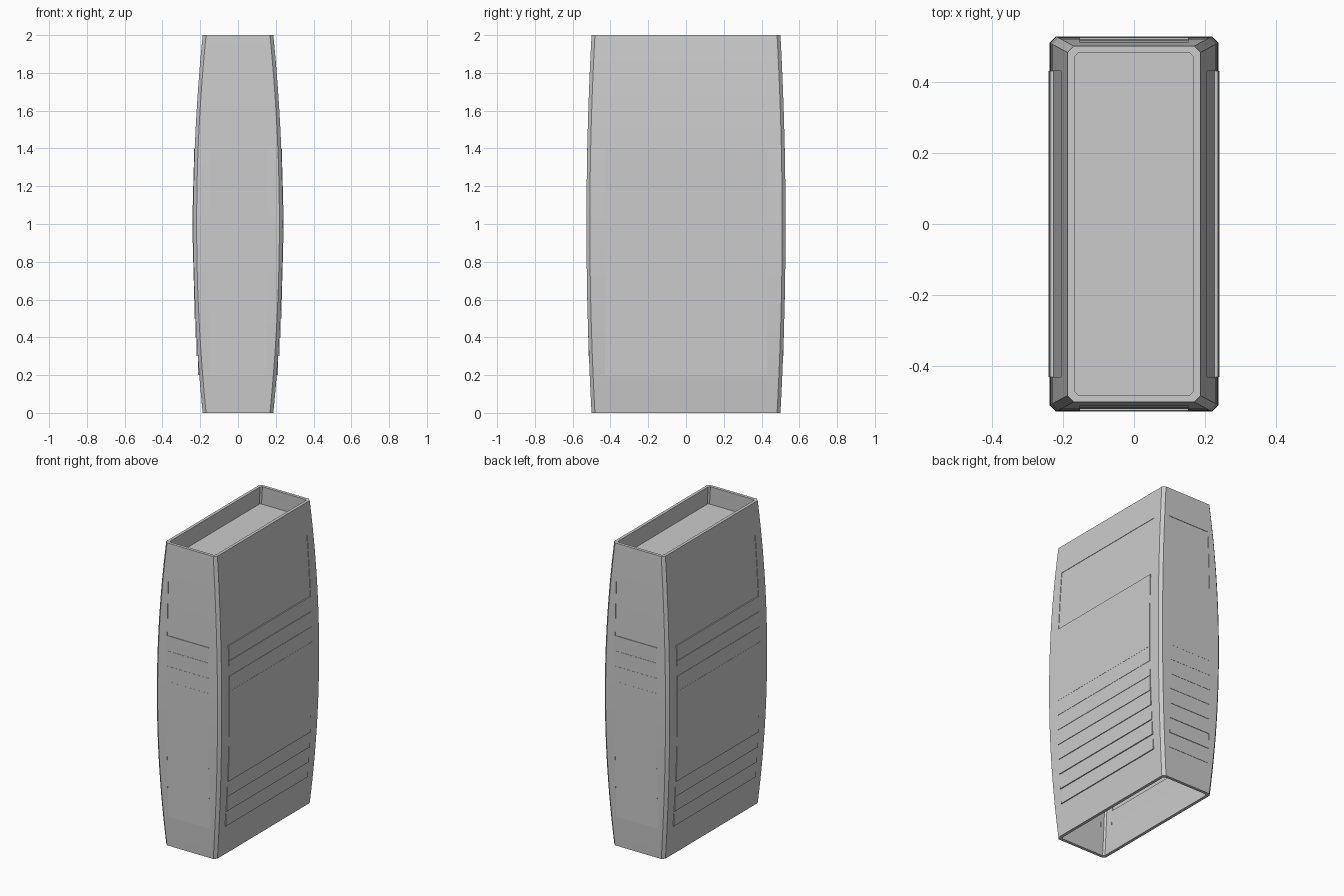
import bpy, bmesh

if "Cube" in bpy.data.objects:
    bpy.data.objects.remove(bpy.data.objects["Cube"])

T = 0.02            # wall thickness
XI, YI = 0.152, 0.43  # inner edges of the corner posts


def half(z):
    """Half width and half depth of the bowed outline at height z."""
    b = 1 - (z - 1) ** 2
    return 0.187 + 0.05 * b, 0.5 + 0.027 * b


def steps(z0, z1, n):
    return [z0 + (z1 - z0) * i / n for i in range(n + 1)]


def loft(bm, rings):
    """Skin a closed, capped solid through matching rings of points."""
    vs = [[bm.verts.new(p) for p in r] for r in rings]
    n = len(vs[0])
    for a, b in zip(vs, vs[1:]):
        for i in range(n):
            j = (i + 1) % n
            bm.faces.new((a[i], a[j], b[j], b[i]))
    bm.faces.new(vs[0][::-1])
    bm.faces.new(vs[-1])


def finish(bm, name, smooth=True, mirror=(True, True)):
    bmesh.ops.recalc_face_normals(bm, faces=bm.faces[:])
    me = bpy.data.meshes.new(name)
    bm.to_mesh(me)
    bm.free()
    ob = bpy.data.objects.new(name, me)
    bpy.context.collection.objects.link(ob)
    if any(mirror):
        m = ob.modifiers.new("mirror", 'MIRROR')
        m.use_axis = (mirror[0], mirror[1], False)
        m.use_mirror_merge = False
    if smooth:
        bpy.ops.object.select_all(action='DESELECT')
        ob.select_set(True)
        bpy.context.view_layer.objects.active = ob
        bpy.ops.object.shade_smooth_by_angle()
    return ob


# Bowed corner posts: L-shaped section with a chamfered corner
def post_ring(z):
    hx, hy = half(z)
    c, d = 0.018, 0.01
    pts = [(hx, YI), (hx, hy - c), (hx - c, hy), (XI, hy), (XI, hy - T),
           (hx - T - d, hy - T), (hx - T, hy - T - d), (hx - T, YI)]
    return [(x, y, z) for x, y in pts]


bm = bmesh.new()
loft(bm, [post_ring(z) for z in steps(0, 2, 24)])
finish(bm, "corner_posts")


# Solid curved bands between the posts
def side_band(name, z0, z1, n, inset=0.0):
    bm = bmesh.new()
    rings = []
    for z in steps(z0, z1, n):
        o = half(z)[0] - inset
        rings.append([(o, -YI, z), (o, YI, z), (o - T, YI, z), (o - T, -YI, z)])
    loft(bm, rings)
    finish(bm, "side_" + name, mirror=(True, False))
    bm = bmesh.new()
    rings = []
    for z in steps(z0, z1, n):
        o = half(z)[1] - inset
        rings.append([(-XI, o, z), (XI, o, z), (XI, o - T, z), (-XI, o - T, z)])
    loft(bm, rings)
    finish(bm, "end_" + name, mirror=(False, True))


side_band("bottom_rail", 0, 0.2, 3)
side_band("upper_panel", 1.4, 1.8, 6, 0.003)
side_band("top_rail", 1.8, 2.0, 3)


# Upright slats, each stepped to follow the bow
def box(bm, x0, x1, y0, y1, z0, z1):
    loft(bm, [[(x0, y0, z), (x1, y0, z), (x1, y1, z), (x0, y1, z)]
              for z in (z0, z1)])


side, end = bmesh.new(), bmesh.new()
zs = steps(0.2, 1.4, 12)
for z0, z1 in zip(zs, zs[1:]):
    hx, hy = half((z0 + z1) / 2)
    hx += 0.003
    box(side, hx - T - 0.003, hx, -YI, YI, z0, z1)
    box(end, -XI, XI, hy - T, hy, z0, z1)
finish(side, "side_slats", False, (True, False))
finish(end, "end_slats", False, (False, True))

# Recessed top tray
bm = bmesh.new()
hx, hy = half(1.88)
box(bm, -hx + T / 2, hx - T / 2, -hy + T / 2, hy - T / 2, 1.86, 1.88)
finish(bm, "tray_floor", False, (False, False))
